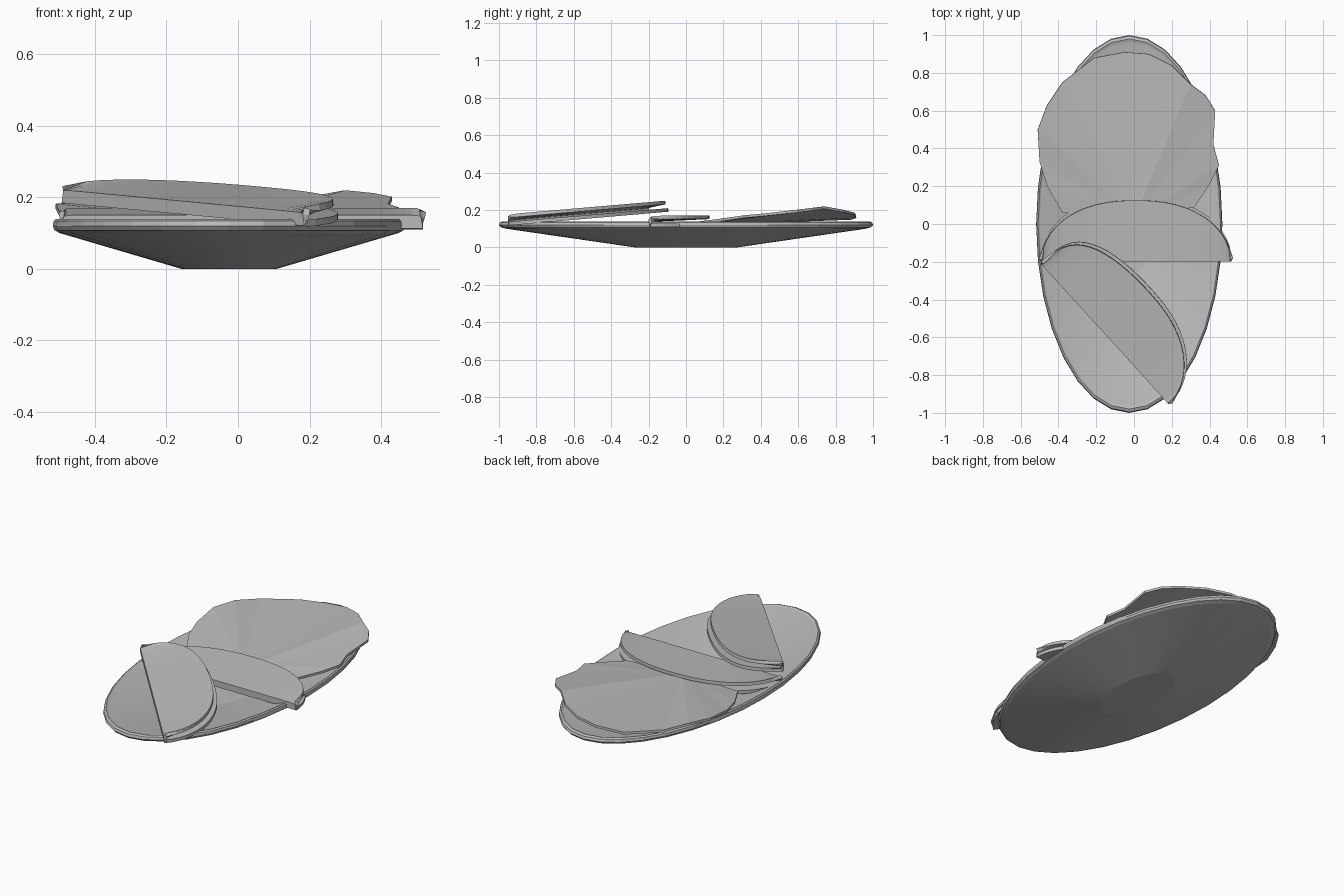
import bpy, bmesh, math
from mathutils import Matrix

if "Cube" in bpy.data.objects:
    bpy.data.objects.remove(bpy.data.objects["Cube"])

grey = bpy.data.materials.new("plain grey")
grey.diffuse_color = (0.5, 0.5, 0.5, 1)
grey.use_nodes = True
grey.node_tree.nodes["Principled BSDF"].inputs["Base Color"].default_value = grey.diffuse_color


def make(name, bm, smooth=None):
    bmesh.ops.recalc_face_normals(bm, faces=bm.faces)
    me = bpy.data.meshes.new(name)
    bm.to_mesh(me)
    bm.free()
    ob = bpy.data.objects.new(name, me)
    bpy.context.collection.objects.link(ob)
    me.materials.append(grey)
    if smooth:
        bpy.ops.object.select_all(action='DESELECT')
        ob.select_set(True)
        bpy.context.view_layer.objects.active = ob
        bpy.ops.object.shade_smooth_by_angle(angle=math.radians(smooth))
    return ob


def solidify(ob, thickness):
    mod = ob.modifiers.new("thickness", 'SOLIDIFY')
    mod.thickness = thickness
    mod.offset = 0


# oval plate: shallow dish lathed from a profile of (radius, height)
def plate():
    bm = bmesh.new()
    n = 32
    profile = [(0.27, 0.0), (0.96, 0.1), (0.99, 0.108), (1.0, 0.12),
               (0.995, 0.134), (0.98, 0.14), (0.965, 0.135), (0.27, 0.035)]
    rings = []
    for r, z in profile:
        rings.append([bm.verts.new((-0.025 + 0.493 * r * math.cos(a), r * math.sin(a), z))
                      for a in (2 * math.pi * i / n for i in range(n))])
    for lo, hi in zip(rings, rings[1:]):
        for i in range(n):
            j = (i + 1) % n
            bm.faces.new((lo[i], lo[j], hi[j], hi[i]))
    bm.faces.new(rings[0])
    bm.faces.new(rings[-1])
    make("oval_plate", bm, 7)


# folded tortilla: one sheet running from lower arc, round the fold, to upper arc
def tortilla(name, matrix, left_fullness, right_fullness):
    bm = bmesh.new()
    n = 28
    cols = []
    for i in range(n + 1):
        t = -math.cos(math.pi * i / n)
        u = 0.505 * t
        power = left_fullness if t < 0 else right_fullness
        v = 0.335 * max(0.0, 1 - abs(t) ** 2.3) ** power + 0.008
        section = [(v, 0.012), (0.008, 0.012), (0.008, 0.036), (max(v - 0.018, 0.012), 0.053)]
        cols.append([bm.verts.new((u, y, z)) for y, z in section])
    for a, b in zip(cols, cols[1:]):
        for k in range(3):
            bm.faces.new((a[k], b[k], b[k + 1], a[k + 1]))
    bm.transform(matrix)
    ob = make(name, bm)
    solidify(ob, 0.019)


# curled leaf: fan of flat faces from a low point near the plate centre
def leaf():
    rim = [(-0.38, 0.06, 0.13), (-0.46, 0.2, 0.145), (-0.5, 0.33, 0.155), (-0.51, 0.5, 0.175),
           (-0.46, 0.63, 0.18), (-0.38, 0.75, 0.165), (-0.21, 0.88, 0.155),
           (-0.05, 0.91, 0.165), (0.08, 0.9, 0.18), (0.2, 0.84, 0.195),
           (0.3, 0.74, 0.213), (0.38, 0.68, 0.205), (0.43, 0.6, 0.195),
           (0.42, 0.42, 0.175), (0.45, 0.31, 0.165), (0.4, 0.21, 0.15), (0.32, 0.09, 0.135)]
    bm = bmesh.new()
    centre = bm.verts.new((0, 0.03, 0.125))
    edge = [bm.verts.new(p) for p in rim]
    for i in range(len(rim) - 1):
        bm.faces.new((centre, edge[i + 1], edge[i]))
    ob = make("leaf", bm)
    solidify(ob, 0.014)


plate()
leaf()
tortilla("middle_tortilla", Matrix.Translation((0.012, -0.2, 0.108)), 0.48, 0.5)
tortilla("front_tortilla",
         Matrix.Translation((-0.155, -0.58, 0.147))
         @ Matrix.Rotation(math.radians(4.9), 4, 'X')
         @ Matrix.Rotation(math.radians(-47.8), 4, 'Z'), 0.28, 0.5)
